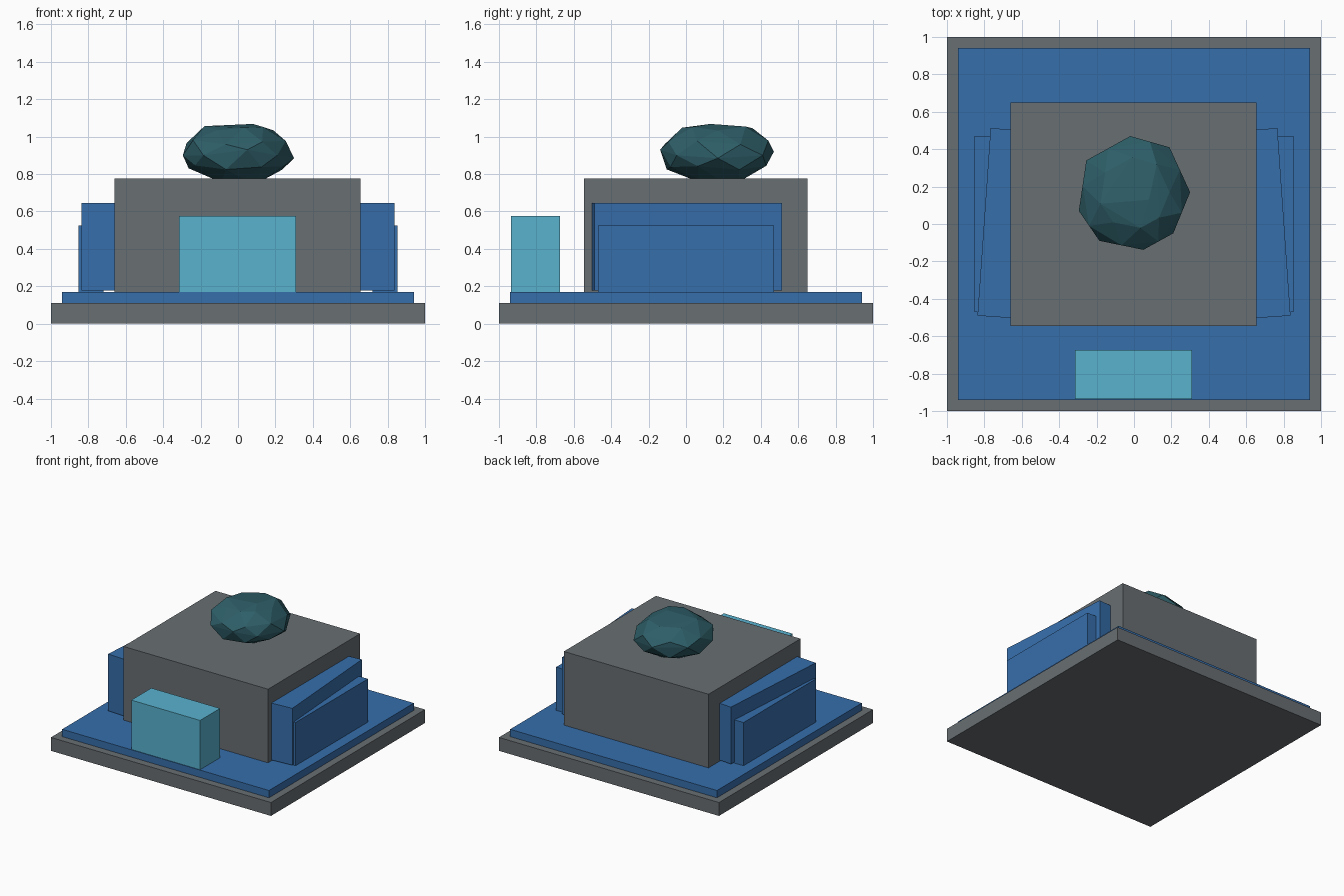
import bpy, bmesh, math
from mathutils import Vector, Matrix

cube = bpy.data.objects.get("Cube")
if cube:
    bpy.data.objects.remove(cube, do_unlink=True)


def material(name, rgb):
    m = bpy.data.materials.new(name)
    m.use_nodes = True
    m.diffuse_color = (*rgb, 1)
    m.node_tree.nodes["Principled BSDF"].inputs["Base Color"].default_value = (*rgb, 1)
    return m


GREY = material("slate grey", (0.138, 0.156, 0.17))
BLUE = material("strong blue", (0.037, 0.156, 0.407))
CYAN = material("light cyan", (0.098, 0.445, 0.617))
TEAL = material("dark teal", (0.027, 0.112, 0.138))


def add(name, bm, mat):
    bmesh.ops.recalc_face_normals(bm, faces=bm.faces)
    mesh = bpy.data.meshes.new(name)
    bm.to_mesh(mesh)
    bm.free()
    mesh.materials.append(mat)
    obj = bpy.data.objects.new(name, mesh)
    bpy.context.collection.objects.link(obj)
    return obj


def box(name, mat, low, high, turn=0):
    """Box between two corners, turned about its own vertical axis."""
    low, high = Vector(low), Vector(high)
    bm = bmesh.new()
    bmesh.ops.create_cube(bm, size=1)
    bmesh.ops.scale(bm, vec=high - low, verts=bm.verts)
    obj = add(name, bm, mat)
    obj.location = (low + high) / 2
    obj.rotation_euler.z = math.radians(turn)
    return obj


# Stacked base, main block and front box
box("base_slab", GREY, (-1, -1, 0), (1, 1, 0.11))
box("base_plate", BLUE, (-0.94, -0.94, 0.11), (0.94, 0.94, 0.17))
box("main_block", GREY, (-0.66, -0.545, 0.17), (0.655, 0.65, 0.775))
box("front_box", CYAN, (-0.315, -0.935, 0.17), (0.31, -0.675, 0.575))

# Side panels: a tall one splayed toward the front, a low straight one outside
for side, s in (("left", 1), ("right", -1)):
    x = 0.677 * s
    box(side + "_tall_panel", BLUE, (x - 0.125, -0.5, 0.178), (x + 0.125, 0.505, 0.645), 4 * s)
    inner, outer = sorted((0.72 * s, 0.852 * s))
    box(side + "_low_panel", BLUE, (inner, -0.47, 0.17), (outer, 0.47, 0.525))

# Faceted boulder: hull around scaled rings of an uneven outline
centre = Vector((0.01, 0.17, 0))
outline = [Vector(p) - centre for p in (
    (-0.02, 0.47, 0.92), (0.19, 0.41, 0.9), (0.30, 0.17, 0.885), (0.21, -0.05, 0.9),
    (0.05, -0.138, 0.93), (-0.185, -0.09, 0.9), (-0.295, 0.07, 0.9), (-0.255, 0.34, 0.93))]
between = [(p + outline[i - 1]) / 2 for i, p in enumerate(outline)]
rings = [(outline, 1, None), (between, 1, 0.97), (outline, 0.62, 1.045),
         (between, 0.96, 0.835), (outline, 0.47, 0.775)]
bm = bmesh.new()
for ring, size, z in rings:
    for i, p in enumerate(ring):
        height = p.z if z is None else z + (0.012 * math.sin(i * 2.3) if z > 0.8 else 0)
        bm.verts.new(centre + Vector((p.x * size, p.y * size, height)))
bm.verts.new((0.08, 0.13, 1.068))
hull = bmesh.ops.convex_hull(bm, input=bm.verts)
loose = [v for v in bm.verts if not v.link_faces]
bmesh.ops.delete(bm, geom=loose, context='VERTS')
add("boulder", bm, TEAL)
